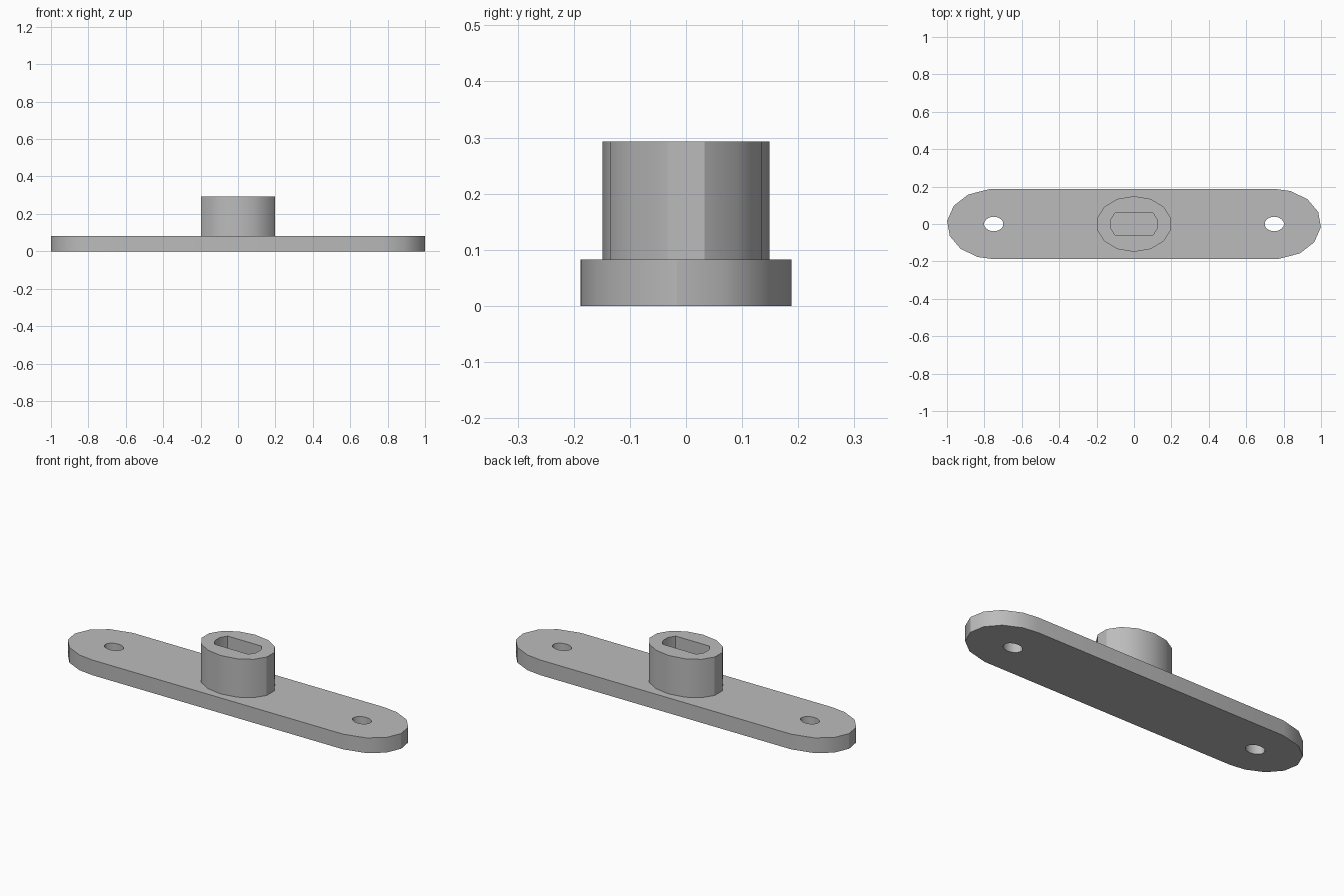
import bpy
import bmesh
from math import radians, sin, cos, pi, asin

cube = bpy.data.objects.get("Cube")
if cube:
    bpy.data.objects.remove(cube, do_unlink=True)

grey = bpy.data.materials.new("plain grey")
grey.use_nodes = True
grey.diffuse_color = (0.5, 0.5, 0.5, 1)
grey.node_tree.nodes["Principled BSDF"].inputs["Base Color"].default_value = (0.5, 0.5, 0.5, 1)

SIDES = 14
PLATE_TOP = 0.083
BOSS_TOP = 0.293


def arc(cx, rx, ry, angles):
    return [(cx + rx * cos(a), ry * sin(a)) for a in angles]


def ring(cx, rx, ry):
    return arc(cx, rx, ry, [pi / 2 + 2 * pi * i / SIDES for i in range(SIDES)])


def turned(points):
    """Half-turn copy of a half outline."""
    return [(-x, -y) for x, y in points]


def pierced_prism(name, outline, holes, z0, z1):
    """Fill an outline around its holes and extrude it upwards."""
    bm = bmesh.new()
    for loop in [outline] + holes:
        verts = [bm.verts.new((x, y, z0)) for x, y in loop]
        for a, b in zip(verts, verts[1:] + verts[:1]):
            bm.edges.new((a, b))
    bmesh.ops.triangle_fill(bm, use_beauty=True, edges=bm.edges[:], normal=(0, 0, 1))
    grown = bmesh.ops.extrude_face_region(bm, geom=bm.faces[:], use_keep_orig=True)
    top = [g for g in grown["geom"] if isinstance(g, bmesh.types.BMVert)]
    bmesh.ops.translate(bm, vec=(0, 0, z1 - z0), verts=top)
    bmesh.ops.recalc_face_normals(bm, faces=bm.faces[:])
    mesh = bpy.data.meshes.new(name)
    bm.to_mesh(mesh)
    bm.free()
    mesh.materials.append(grey)
    obj = bpy.data.objects.new(name, mesh)
    bpy.context.collection.objects.link(obj)
    bpy.ops.object.select_all(action="DESELECT")
    obj.select_set(True)
    bpy.context.view_layer.objects.active = obj
    bpy.ops.object.shade_smooth_by_angle(angle=radians(32))
    return obj


# Long base plate with rounded ends and two screw holes
end = arc(0.75, 0.25, 0.188, [radians(a) for a in (-86, -57, -31, -5, 20, 45, 70, 90)])
pierced_prism("base_plate", end + turned(end),
              [ring(x, 0.052, 0.039) for x in (-0.75, 0.75)], 0, PLATE_TOP)

# Oval boss with a flat-sided slot down to the plate
flat = asin(0.6)
slot_end = arc(0, 0.128, 0.096, [flat * t for t in (-1, -0.35, 0.35, 1)])
pierced_prism("slotted_boss", ring(0, 0.202, 0.149),
              [slot_end + turned(slot_end)], PLATE_TOP, BOSS_TOP)
